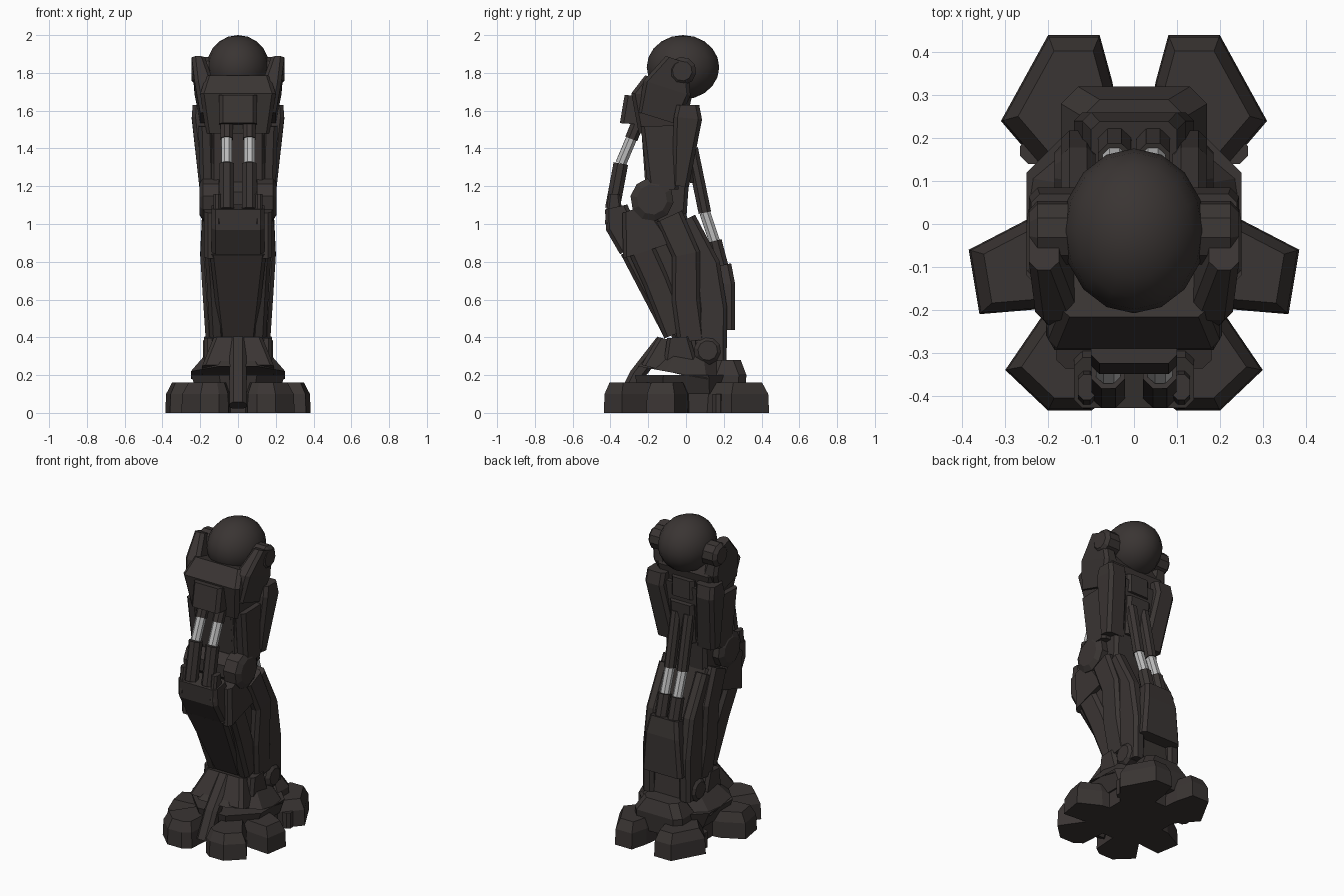
import bpy, bmesh, math
from mathutils import Vector

if "Cube" in bpy.data.objects:
    bpy.data.objects.remove(bpy.data.objects["Cube"], do_unlink=True)

SIDES = (("left", 1), ("right", -1))


def material(name, color):
    mat = bpy.data.materials.new(name)
    mat.use_nodes = True
    mat.diffuse_color = (*color, 1)
    mat.node_tree.nodes["Principled BSDF"].inputs["Base Color"].default_value = (*color, 1)
    return mat


dark = material("dark brown metal", (0.042, 0.035, 0.033))
silver = material("polished silver", (0.5, 0.5, 0.5))


def finish(name, bm, mat):
    bmesh.ops.recalc_face_normals(bm, faces=bm.faces)
    mesh = bpy.data.meshes.new(name)
    bm.to_mesh(mesh)
    bm.free()
    mesh.materials.append(mat)
    part = bpy.data.objects.new(name, mesh)
    bpy.context.collection.objects.link(part)
    return part


def loft(name, rings, mat=dark):
    """Skin a stack of equal-length rings and cap both ends."""
    bm = bmesh.new()
    rows = [[bm.verts.new(point) for point in ring] for ring in rings]
    for low, high in zip(rows, rows[1:]):
        for i in range(len(low)):
            bm.faces.new((low[i - 1], low[i], high[i], high[i - 1]))
    bm.faces.new(rows[0])
    bm.faces.new(rows[-1])
    return finish(name, bm, mat)


def blend(value, t):
    """A plain number stays constant; a tuple is spread evenly along the path."""
    if not isinstance(value, tuple):
        return value
    place = t * (len(value) - 1)
    i = min(int(place), len(value) - 2)
    return value[i] + (value[i + 1] - value[i]) * (place - i)


def section(depth, width, chamfer):
    """Rectangle with cut corners, as (along depth, along width) offsets."""
    c = min(chamfer, 0.3 * min(depth, width))
    d, w = depth / 2, width / 2
    return [(d, c - w), (d, w - c), (d - c, w), (c - d, w),
            (-d, w - c), (-d, c - w), (c - d, -w), (d - c, -w)]


def limb(name, path, depth, width, x=0, chamfer=0.02):
    """Chamfered bar swept along a (y, z) path; a nonzero x gives a mirrored pair."""
    points = [Vector(p) for p in path]
    last = len(points) - 1
    for side, sign in (SIDES if x else (("", 1),)):
        rings = []
        for i, p in enumerate(points):
            t = i / last
            run = (points[min(i + 1, last)] - points[max(i - 1, 0)]).normalized()
            across = Vector((-run.y, run.x))
            ring = []
            for d, w in section(blend(depth, t), blend(width, t), chamfer):
                q = p + across * d
                ring.append((sign * (blend(x, t) + w), q.x, q.y))
            rings.append(ring)
        loft(f"{name}_{side}".rstrip("_"), rings)


def rod(name, start, end, radius, mat=dark, sides=8, taper=1):
    a, b = Vector(start), Vector(end)
    u = (b - a).orthogonal().normalized()
    v = (b - a).normalized().cross(u)
    turns = [math.tau * (i + 0.5) / sides for i in range(sides)]
    loft(name, [[c + r * (u * math.cos(t) + v * math.sin(t)) for t in turns]
                for c, r in ((a, radius), (b, radius * taper))], mat)


def pivot(name, y, z, radius, outer):
    """Mirrored joint discs with chamfered caps."""
    for side, sign in SIDES:
        rim, face = sign * (outer - 0.02), sign * outer
        rod(f"{name}_{side}", (sign * 0.1, y, z), (rim, y, z), radius, sides=10)
        rod(f"{name}_cap_{side}", (rim, y, z), (face, y, z), radius, sides=10, taper=0.7)


# Hip ball
bm = bmesh.new()
bmesh.ops.create_uvsphere(bm, u_segments=16, v_segments=10, radius=1)
bmesh.ops.scale(bm, vec=(0.167, 0.192, 0.17), verts=bm.verts)
bmesh.ops.translate(bm, vec=(0, -0.016, 1.83), verts=bm.verts)
ball = finish("hip_ball", bm, dark)
for face in ball.data.polygons:
    face.use_smooth = True

# Hip yoke, ears and pivots
limb("hip_yoke", [(-0.11, 1.76), (-0.13, 1.68), (-0.13, 1.48)], depth=(0.22, 0.32, 0.24), width=(0.34, 0.4, 0.34))
limb("hip_ear", [(-0.05, 1.87), (-0.1, 1.72), (-0.15, 1.56)], depth=(0.12, 0.26, 0.22), width=(0.07, 0.1, 0.08),
     x=(0.21, 0.18, 0.16))
pivot("hip_pivot", y=-0.02, z=1.81, radius=0.075, outer=0.245)

# Thigh
limb("thigh_core", [(-0.1, 1.58), (-0.1, 1)], depth=(0.28, 0.2), width=(0.32, 0.28))
limb("thigh_side_panel", [(-0.13, 1.52), (-0.12, 1.18)], depth=(0.22, 0.16), width=0.08, x=(0.17, 0.16))
limb("thigh_rear_panel", [(0.01, 1.63), (0.01, 1.56), (-0.03, 1.2)], depth=(0.12, 0.15, 0.09), width=0.13,
     x=(0.175, 0.18, 0.14))
limb("thigh_rear_inset", [(0.01, 1.62), (0.01, 1.5)], depth=0.08, width=0.16)
limb("thigh_front_rib", [(-0.21, 1.48), (-0.19, 1.2)], depth=0.05, width=0.04, x=0.12)
limb("front_piston_bracket", [(-0.28, 1.68), (-0.29, 1.53)], depth=(0.09, 0.12), width=0.2)
limb("rear_piston_mount", [(0.02, 1.47), (0, 1.22)], depth=0.08, width=0.17)

# Pistons: dark socket, silver shaft, dark sleeve
chains = {
    "front_piston": (0.06, [(-0.25, 1.55), (-0.29, 1.45), (-0.345, 1.32), (-0.39, 1.08)]),
    "rear_piston": (0.045, [(0.03, 1.4), (0.1, 1.06), (0.15, 0.91), (0.2, 0.72)]),
}
stages = (("socket", 0.036, dark), ("shaft", 0.031, silver), ("sleeve", 0.042, dark))
for name, (x, chain) in chains.items():
    for side, sign in SIDES:
        for (stage, radius, mat), a, b in zip(stages, chain, chain[1:]):
            rod(f"{name}_{stage}_{side}", (sign * x, *a), (sign * x, *b), radius, mat)

# Knee
pivot("knee_pivot", y=-0.18, z=1.13, radius=0.115, outer=0.205)
rod("knee_axle", (-0.13, -0.18, 1.13), (0.13, -0.18, 1.13), 0.1)
limb("knee_cap", [(-0.37, 1.09), (-0.35, 1), (-0.28, 0.88)], depth=(0.12, 0.16, 0.16), width=0.28)
limb("knee_lug", [(-0.38, 1.16), (-0.38, 1)], depth=(0.06, 0.1), width=0.04, x=0.11)
limb("knee_fork", [(-0.27, 1.08), (-0.2, 0.86)], depth=(0.14, 0.28), width=0.08, x=0.14)

# Shin
limb("shin_core", [(-0.15, 1), (-0.07, 0.8), (0.06, 0.4), (0.09, 0.26)], depth=(0.32, 0.22), width=(0.32, 0.25))
limb("shin_front_plate", [(-0.3, 0.86), (-0.07, 0.42)], depth=0.1, width=(0.3, 0.2))
limb("shin_front_rail", [(-0.26, 0.92), (-0.16, 0.7), (-0.05, 0.42)], depth=0.14, width=0.08, x=(0.14, 0.11))
limb("shin_side_panel", [(-0.09, 1.04), (0, 0.84), (0, 0.6), (0.03, 0.38)],
     depth=0.15, width=0.07, x=(0.155, 0.165, 0.15, 0.135))
limb("shin_rear_panel", [(-0.01, 1.02), (0.11, 0.78), (0.14, 0.55), (0.13, 0.28)], depth=(0.13, 0.17), width=0.08,
     x=0.13)
limb("calf_cover", [(0.18, 0.78), (0.2, 0.68), (0.2, 0.44)], depth=0.12, width=(0.2, 0.28))

# Ankle
pivot("ankle_pivot", y=0.115, z=0.33, radius=0.075, outer=0.185)
limb("ankle_front_guard", [(-0.06, 0.38), (-0.1, 0.22)], depth=(0.18, 0.28), width=(0.26, 0.38))
limb("ankle_side_guard", [(-0.04, 0.4), (-0.03, 0.26)], depth=(0.12, 0.18), width=0.06, x=0.15)

# Foot
limb("foot_shell", [(0.02, 0.31), (0, 0.2)], depth=(0.34, 0.52), width=(0.32, 0.5), chamfer=0.15)
limb("foot_base", [(0, 0.2), (0, 0.1)], depth=(0.54, 0.5), width=(0.5, 0.42), chamfer=0.15)
limb("sole", [(0, 0.14), (0, 0)], depth=0.48, width=0.4, chamfer=0.1)
limb("instep_strip", [(-0.12, 0.38), (-0.26, 0.2), (-0.34, 0.04)], depth=0.08, width=0.09)
limb("heel_block", [(0.22, 0.28), (0.22, 0.2), (0.22, 0.08)], depth=(0.14, 0.2, 0.18), width=(0.24, 0.34, 0.34),
     chamfer=0.04)
limb("rear_spur", [(0.17, 0.1), (0.17, 0)], depth=0.06, width=0.08, x=0.225)

# Toes: footprints narrowed toward the top
toes = {
    "front_toe": [(0.03, -0.1), (0.05, -0.4), (0.1, -0.435), (0.2, -0.435), (0.3, -0.34), (0.17, -0.15)],
    "side_toe": [(0.1, 0.03), (0.1, -0.18), (0.24, -0.2), (0.36, -0.21), (0.385, -0.06), (0.25, 0.01)],
    "rear_toe": [(0.03, 0.16), (0.05, 0.33), (0.08, 0.44), (0.2, 0.44), (0.31, 0.24), (0.19, 0.1)],
}
for name, outline in toes.items():
    corners = [Vector(p) for p in outline]
    middle = sum(corners, Vector((0, 0))) / len(corners)
    for side, sign in SIDES:
        rings = []
        for height, scale in ((0, 1), (0.1, 0.97), (0.16, 0.76)):
            spots = [middle.lerp(c, scale) for c in corners]
            rings.append([(sign * p.x, p.y, height) for p in spots])
        loft(f"{name}_{side}", rings)
